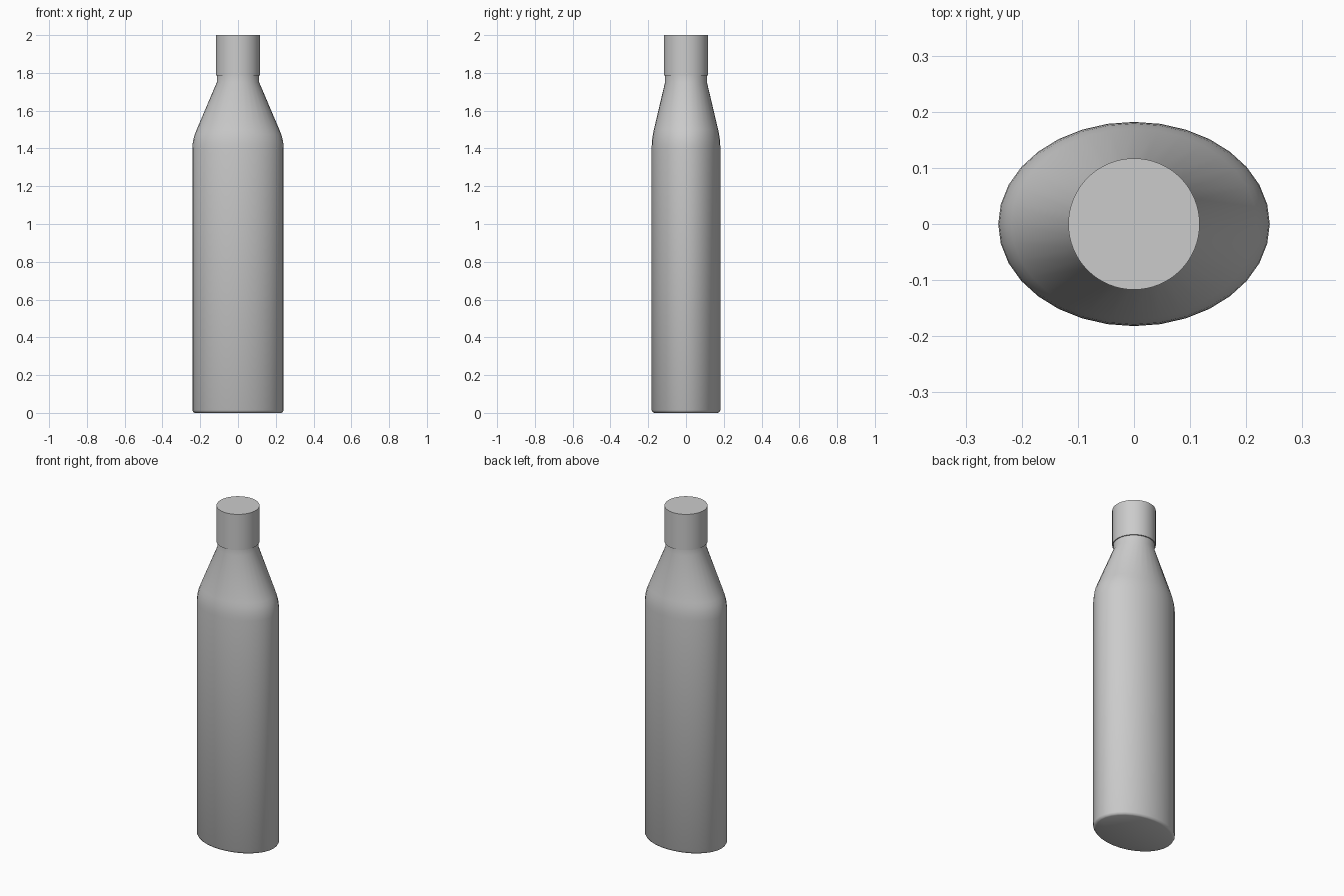
import bpy, bmesh, math

if "Cube" in bpy.data.objects:
    bpy.data.objects.remove(bpy.data.objects["Cube"])


def loft(name, rings, sides, angle):
    """Closed smooth solid through elliptical rings (z, x radius, y radius)."""
    bm = bmesh.new()
    loops = []
    for z, rx, ry in rings:
        loops.append([bm.verts.new((rx * math.cos(2 * math.pi * i / sides),
                                    ry * math.sin(2 * math.pi * i / sides), z))
                      for i in range(sides)])
    for a, b in zip(loops, loops[1:]):
        for i in range(sides):
            j = (i + 1) % sides
            bm.faces.new((a[i], a[j], b[j], b[i]))
    bm.faces.new(loops[0][::-1])
    bm.faces.new(loops[-1])
    mesh = bpy.data.meshes.new(name)
    bm.to_mesh(mesh)
    bm.free()
    obj = bpy.data.objects.new(name, mesh)
    bpy.context.collection.objects.link(obj)
    bpy.ops.object.select_all(action='DESELECT')
    obj.select_set(True)
    bpy.context.view_layer.objects.active = obj
    bpy.ops.object.shade_smooth_by_angle(angle=math.radians(angle))
    return obj


# Oval bottle body: rounded base, straight wall, soft shoulder, round neck
loft("bottle_body", [
    (0.0, 0.228, 0.168),
    (0.004, 0.236, 0.176),
    (0.014, 0.242, 0.182),
    (1.400, 0.242, 0.182),
    (1.425, 0.240, 0.181),
    (1.450, 0.236, 0.179),
    (1.475, 0.229, 0.175),
    (1.500, 0.219, 0.170),
    (1.750, 0.112, 0.111),
    (1.800, 0.112, 0.111),
], 32, 50)

# Round screw cap
loft("cap", [(1.785, 0.117, 0.117), (2.0, 0.117, 0.117)], 64, 40)
